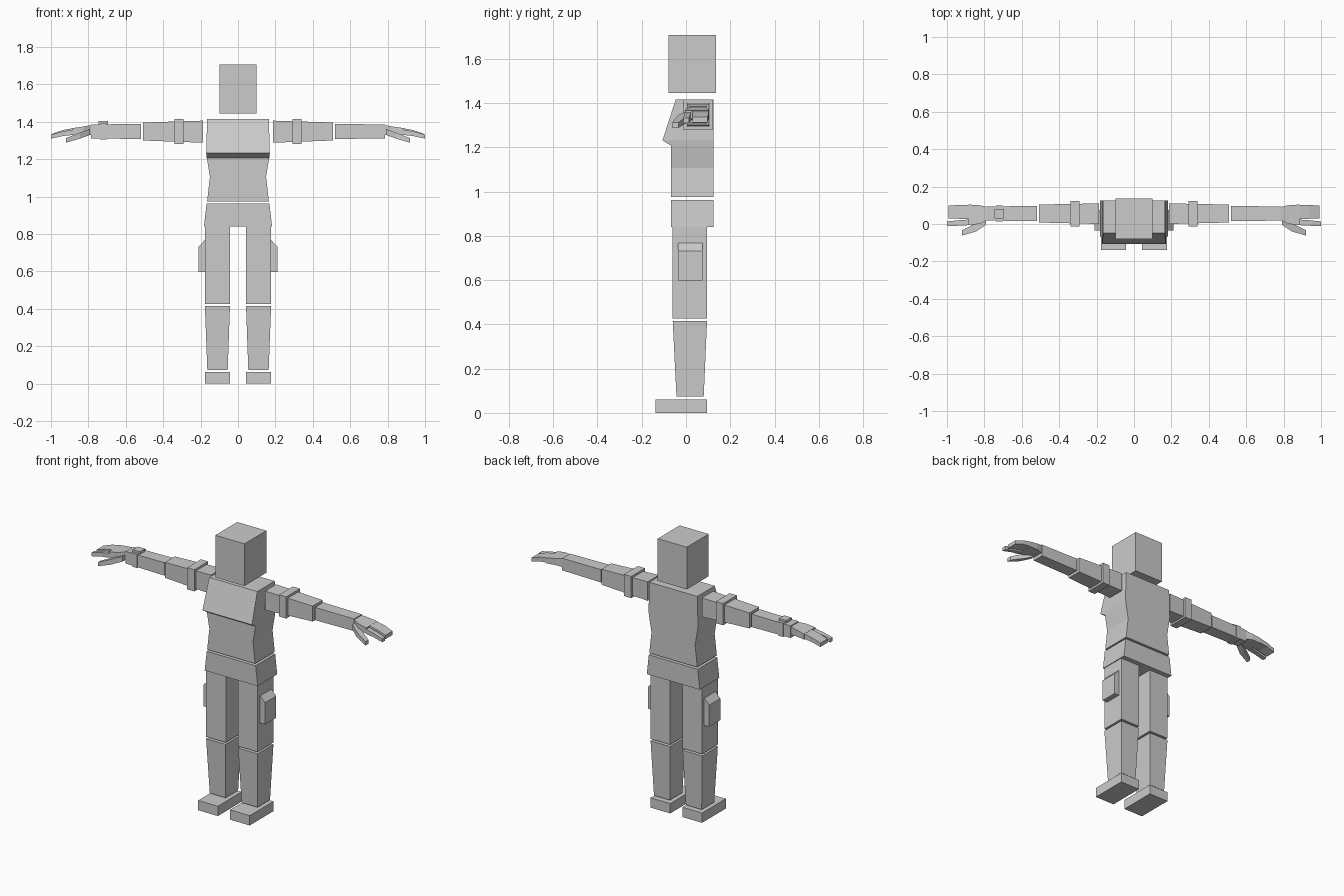
import bpy, bmesh

grey = bpy.data.materials.new("plain_grey")
grey.diffuse_color = (0.6, 0.6, 0.6, 1)


def loft(name, axis, rings, sx=1):
    """Four-sided block through rings (position, a0, a1, b0, b1).
    Along z: a is x, b is y. Along x: a is y, b is z. sx mirrors in x."""
    bm = bmesh.new()
    loops = []
    for p, a0, a1, b0, b1 in rings:
        corners = [(a0, b0), (a1, b0), (a1, b1), (a0, b1)]
        pts = [(a, b, p) if axis == "z" else (p, a, b) for a, b in corners]
        loops.append([bm.verts.new((x * sx, y, z)) for x, y, z in pts])
    for low, high in zip(loops, loops[1:]):
        for i in range(4):
            j = (i + 1) % 4
            bm.faces.new((low[i], low[j], high[j], high[i]))
    bm.faces.new(loops[0])
    bm.faces.new(loops[-1])
    bmesh.ops.recalc_face_normals(bm, faces=bm.faces)
    mesh = bpy.data.meshes.new(name)
    bm.to_mesh(mesh)
    bm.free()
    mesh.materials.append(grey)
    obj = bpy.data.objects.new(name, mesh)
    bpy.context.collection.objects.link(obj)
    return obj


def box(name, x0, x1, y0, y1, z0, z1, sx=1):
    return loft(name, "z", [(z0, x0, x1, y0, y1), (z1, x0, x1, y0, y1)], sx)


# Head, chest with overhanging front, and hips
box("head", -0.1, 0.1, -0.08, 0.135, 1.445, 1.707)
loft("torso", "z", [
    (0.975, -0.165, 0.165, -0.067, 0.125),
    (1.107, -0.15, 0.15, -0.067, 0.125),
    (1.207, -0.167, 0.167, -0.067, 0.125),
    (1.232, -0.17, 0.17, -0.106, 0.125),
    (1.415, -0.165, 0.165, -0.047, 0.125)])
loft("hips", "z", [
    (0.84, -0.182, 0.182, -0.067, 0.125),
    (0.963, -0.168, 0.168, -0.067, 0.125)])

for side, sx in (("left", 1), ("right", -1)):
    # Leg
    box(side + "_thigh", 0.042, 0.177, -0.06, 0.095, 0.427, 0.84, sx)
    loft(side + "_shin", "z", [
        (0.073, 0.055, 0.164, -0.043, 0.08),
        (0.415, 0.043, 0.177, -0.06, 0.095)], sx)
    box(side + "_foot", 0.042, 0.177, -0.138, 0.095, 0.0, 0.061, sx)

    # Thigh pouch with a sloped top edge
    loft(side + "_pouch", "z", [
        (0.598, 0.17, 0.211, -0.036, 0.074),
        (0.732, 0.17, 0.211, -0.036, 0.074),
        (0.767, 0.17, 0.178, -0.036, 0.074)], sx)

    # Arm
    loft(side + "_upper_arm", "x", [
        (0.186, 0.0, 0.11, 1.288, 1.406),
        (0.508, 0.008, 0.104, 1.3, 1.396)], sx)
    box(side + "_arm_band", 0.291, 0.34, -0.013, 0.122, 1.281, 1.416, sx)
    loft(side + "_forearm", "x", [
        (0.518, 0.016, 0.096, 1.308, 1.388),
        (0.785, 0.018, 0.094, 1.311, 1.386)], sx)

    # Hand
    loft(side + "_palm", "x", [
        (0.787, 0.02, 0.092, 1.33, 1.382),
        (0.825, 0.0, 0.1, 1.335, 1.375),
        (0.885, -0.005, 0.104, 1.331, 1.366)], sx)
    loft(side + "_fingers", "x", [
        (0.88, 0.028, 0.102, 1.336, 1.366),
        (0.935, 0.028, 0.102, 1.329, 1.356),
        (0.993, 0.03, 0.098, 1.312, 1.336)], sx)
    loft(side + "_index_finger", "x", [
        (0.88, -0.006, 0.024, 1.33, 1.358),
        (0.935, -0.009, 0.02, 1.324, 1.349),
        (1.0, -0.012, 0.014, 1.31, 1.332)], sx)
    loft(side + "_thumb", "x", [
        (0.79, -0.004, 0.035, 1.33, 1.362),
        (0.845, -0.04, 0.004, 1.31, 1.342),
        (0.92, -0.062, -0.034, 1.288, 1.312)], sx)

# Wrist watch
box("watch_strap", 0.703, 0.737, 0.014, 0.099, 1.306, 1.391, -1)
box("watch_face", 0.695, 0.745, 0.03, 0.08, 1.385, 1.403, -1)
